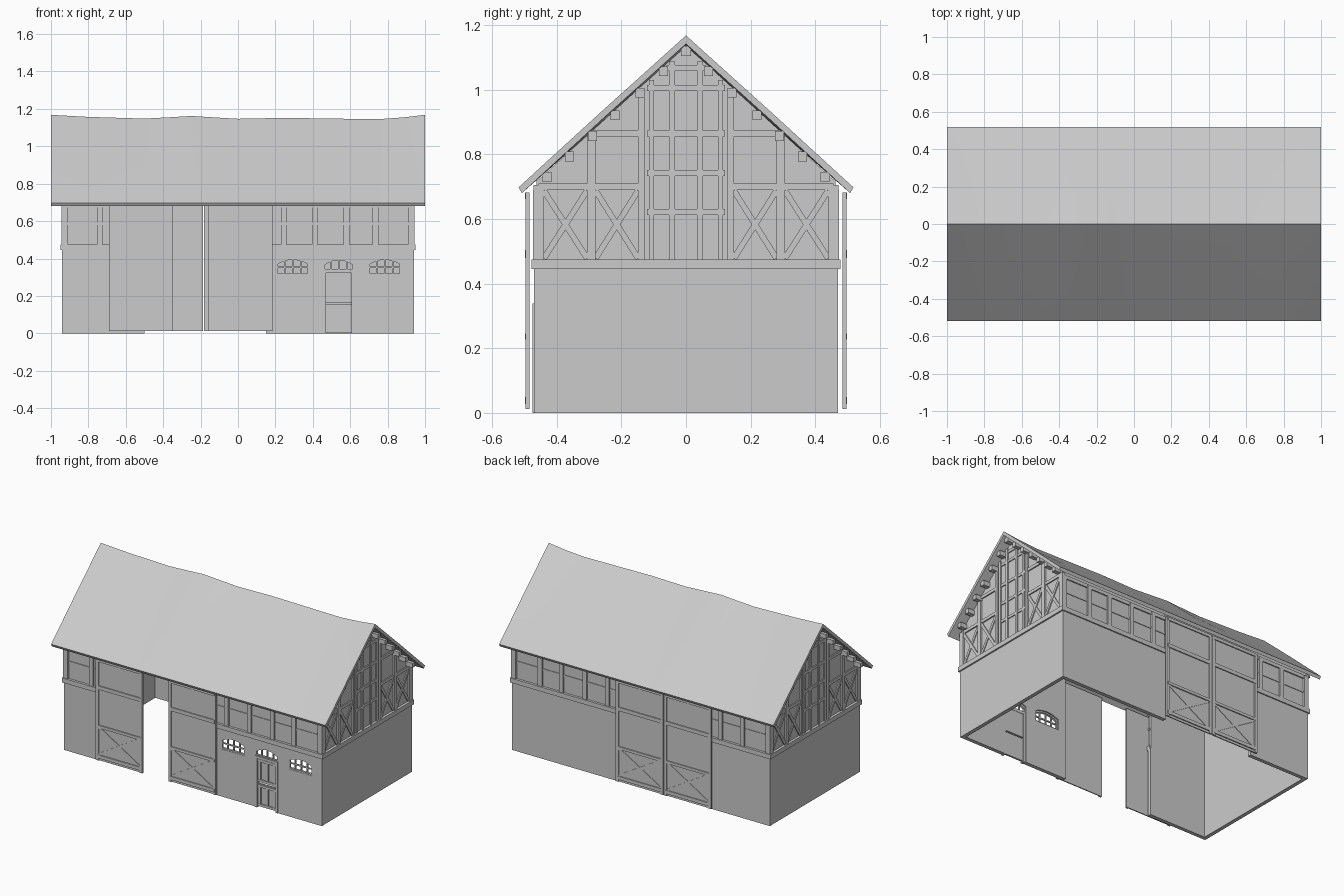
import bpy, bmesh, math
from mathutils import Vector

if "Cube" in bpy.data.objects:
    bpy.data.objects.remove(bpy.data.objects["Cube"])

grey = bpy.data.materials.new("plain grey")
grey.diffuse_color = (0.6, 0.6, 0.6, 1)
grey.use_nodes = True
grey.node_tree.nodes["Principled BSDF"].inputs["Base Color"].default_value = grey.diffuse_color


def finish(name, bm):
    bmesh.ops.recalc_face_normals(bm, faces=bm.faces)
    me = bpy.data.meshes.new(name)
    bm.to_mesh(me)
    bm.free()
    me.materials.append(grey)
    ob = bpy.data.objects.new(name, me)
    bpy.context.collection.objects.link(ob)
    return ob


def beam(bm, p, q, w, n, d):
    """Box from p to q, w wide, reaching d out along n."""
    p, q, n = Vector(p), Vector(q), Vector(n)
    s = (q - p).normalized().cross(n) * (w / 2)
    lo = [bm.verts.new(v) for v in (p - s, p + s, q + s, q - s)]
    hi = [bm.verts.new(v.co + n * d) for v in lo]
    bm.faces.new(lo)
    bm.faces.new(hi)
    for i in range(4):
        j = (i + 1) % 4
        bm.faces.new((lo[i], lo[j], hi[j], hi[i]))


def box(bm, x0, x1, y0, y1, z0, z1):
    beam(bm, (x0, (y0 + y1) / 2, z0), (x1, (y0 + y1) / 2, z0), abs(y1 - y0), (0, 0, 1), z1 - z0)


def prism(bm, pts, off):
    a = [bm.verts.new(p) for p in pts]
    b = [bm.verts.new(Vector(p) + Vector(off)) for p in pts]
    bm.faces.new(a)
    bm.faces.new(b)
    for i in range(len(a)):
        j = (i + 1) % len(a)
        bm.faces.new((a[i], a[j], b[j], b[i]))


def arch(x0, x1, z0, zs, zc, y, n=8):
    pts = [(x0, y, z0), (x1, y, z0)]
    for i in range(n + 1):
        u = 1 - 2 * i / n
        pts.append(((x0 + x1) / 2 + u * (x1 - x0) / 2, y, zs + (zc - zs) * (1 - u * u)))
    return pts


def under(y):          # underside height of the roof
    return 1.137 - 0.91 * abs(y)


L, R, G0, G1 = -0.5, 0.15, -0.94, 0.94     # gateway sides, gable ends
T = 0.025

# stone ground floor
front_stone = None
for sy, side in ((-1, "front"), (1, "back")):
    for x0, x1, s in ((G0, L, "left"), (R, G1, "right")):
        bm = bmesh.new()
        box(bm, x0, x1, sy * (0.47 - T), sy * 0.47, 0, 0.45)
        ob = finish(f"{side}_stone_wall_{s}", bm)
        if sy < 0 and s == "right":
            front_stone = ob
for sx, side in ((-1, "left"), (1, "right")):
    bm = bmesh.new()
    box(bm, sx * (0.94 - T), sx * 0.94, -0.469, 0.469, 0, 0.45)
    finish(f"{side}_stone_wall", bm)

# plaster upper walls along the eaves, with band beam, posts and rails
for sy, side in ((-1, "front"), (1, "back")):
    wall, tim = bmesh.new(), bmesh.new()
    for x0, x1 in ((G0, L), (R, G1)):
        box(wall, x0 + 0.004, x1 - 0.004, sy * 0.445, sy * 0.462, 0.45, under(0.455))
        box(tim, x0 - 0.01 * (x0 == G0), x1 + 0.008 * (x1 == G1), sy * 0.455, sy * 0.478, 0.445, 0.475)
        box(tim, x0, x1, sy * 0.455, sy * 0.466, 0.578, 0.592)
        box(tim, x0, x1, sy * 0.455, sy * 0.47, 0.672, 0.695)
    for x in (-0.925, -0.74, -0.58, 0.245, 0.41, 0.58, 0.735, 0.925):
        box(tim, x - 0.015, x + 0.015, sy * 0.455, sy * 0.473, 0.475, 0.69)
    finish(f"{side}_upper_wall", wall)
    finish(f"{side}_timber_frame", tim)

# gable walls with timber frame and purlin ends
for sx, side in ((-1, "left"), (1, "right")):
    bm = bmesh.new()
    prism(bm, [(sx * 0.915, -0.462, 0.45), (sx * 0.915, 0.462, 0.45),
               (sx * 0.915, 0.462, under(0.462)), (sx * 0.915, 0, under(0)),
               (sx * 0.915, -0.462, under(0.462))], (sx * 0.018, 0, 0))
    finish(f"{side}_gable_wall", bm)
    n = (sx, 0, 0)
    tim, pur = bmesh.new(), bmesh.new()

    def bar(y0, z0, y1, z1, w, d=0.012):
        beam(tim, (sx * 0.93, y0, z0), (sx * 0.93, y1, z1), w, n, d)

    box(tim, sx * 0.92, sx * 0.95, -0.478, 0.478, 0.445, 0.475)
    for z, h in ((0.622, 0.12), (0.742, 0.12), (0.865, 0.12), (1.005, 0.12), (1.068, 0.06)):
        bar(-h, z, h, z, 0.018, 0.009)
    for m in (-1, 1):
        for y, w, d in ((0.456, 0.033, 0.014), (0.293, 0.027, 0.014), (0.138, 0.02, 0.014),
                        (0.107, 0.016, 0.012), (0.043, 0.018, 0.012)):
            bar(m * y, 0.475, m * y, under(y + w / 2) - 0.002, w, d)
        bar(m * 0.456, 0.7, m * 0.138, 0.7, 0.02, 0.011)
        bar(m * 0.293, 0.865, m * 0.138, 0.865, 0.02, 0.011)
        for a, b in ((0.44, 0.306), (0.28, 0.148)):
            bar(m * a, 0.478, m * b, 0.688, 0.018, 0.008)
            bar(m * b, 0.478, m * a, 0.688, 0.018, 0.01)
        for y in (0.43, 0.36, 0.29, 0.22, 0.143, 0.07):
            z = under(y) - 0.016
            box(pur, sx * 0.92, sx * 0.98, m * y - 0.014, m * y + 0.014, z - 0.015, z + 0.015)
    box(pur, sx * 0.92, sx * 0.98, -0.015, 0.015, 1.105, 1.135)
    finish(f"{side}_gable_timber", tim)
    finish(f"{side}_purlin_ends", pur)

# sagging roof
ridge = ((-1, 0), (-0.8, -0.011), (-0.5, -0.02), (-0.35, -0.012), (-0.25, -0.006), (-0.12, -0.014),
         (0, -0.021), (0.25, -0.016), (0.5, -0.02), (0.75, -0.023), (0.88, -0.014), (1, 0))
section = [(-0.518, 0.698), (-0.26, 0.934), (0, 1.168), (0.26, 0.934), (0.518, 0.698),
           (0.508, 0.68), (0.26, 0.908), (0, 1.142), (-0.26, 0.908), (-0.508, 0.68)]
bm = bmesh.new()
rings = [[bm.verts.new((x, y, z + s * max(0, (z - 0.698) / 0.47))) for y, z in section] for x, s in ridge]
for a, b in zip(rings, rings[1:]):
    for i in range(10):
        j = (i + 1) % 10
        bm.faces.new((a[i], a[j], b[j], b[i]))
for r in (rings[0], rings[-1]):
    for i in range(4):
        bm.faces.new((r[i], r[i + 1], r[8 - i], r[9 - i]))
roof = finish("roof", bm)
bpy.context.view_layer.objects.active = roof
roof.select_set(True)
bpy.ops.object.shade_smooth_by_angle(angle=math.radians(30))

# big barn doors: front pair slid open, back pair closed
for name, x0, x1, sy in (("front_door_left", -0.69, -0.35, -1), ("front_door_right", -0.16, 0.185, -1),
                         ("back_door_left", -0.53, -0.187, 1), ("back_door_right", -0.182, 0.165, 1)):
    bm = bmesh.new()
    box(bm, x0, x1, sy * 0.484, sy * 0.491, 0.012, 0.682)
    n, y, c = (0, sy, 0), sy * 0.49, (x0 + x1) / 2
    for x in (x0 + 0.01, x1 - 0.01):
        beam(bm, (x, y, 0.012), (x, y, 0.682), 0.02, n, 0.007)
    for z, w in ((0.038, 0.022), (0.236, 0.018), (0.492, 0.024), (0.672, 0.02)):
        beam(bm, (x0 + 0.01, y, z), (x1 - 0.01, y, z), w, n, 0.008)
    beam(bm, (c, y, 0.5), (c, y, 0.67), 0.008, n, 0.004)
    beam(bm, (x0 + 0.02, y, 0.048), (x1 - 0.02, y, 0.228), 0.016, n, 0.004)
    beam(bm, (x1 - 0.02, y, 0.048), (x0 + 0.02, y, 0.228), 0.016, n, 0.005)
    finish(name, bm)


# openings in the front stone wall
def cut(name, *a):
    bm = bmesh.new()
    prism(bm, arch(*a, -0.55), (0, 0.15, 0))
    ob = finish(name, bm)
    ob.hide_render = True
    ob.hide_set(True)
    mod = front_stone.modifiers.new(name, 'BOOLEAN')
    mod.operation, mod.object, mod.solver = 'DIFFERENCE', ob, 'EXACT'


def arched_grille(bm, x0, x1, z0, zs, zc, rows):
    y, t = -0.468, 0.009
    outer, inner = arch(x0, x1, z0, zs, zc, y), arch(x0 + t, x1 - t, z0 + t, zs - t, zc - t, y)
    for i in range(len(outer)):
        j = (i + 1) % len(outer)
        prism(bm, [outer[i], outer[j], inner[j], inner[i]], (0, 0.014, 0))
    for k in (1, 2, 3):
        x = x0 + (x1 - x0) * k / 4
        u = (k - 2) / 2
        beam(bm, (x, y + 0.002, z0), (x, y + 0.002, zs + (zc - zs) * (1 - u * u) - 0.004), 0.008, (0, 1, 0), 0.009)
    for z in rows:
        beam(bm, (x0, y + 0.002, z), (x1, y + 0.002, z), 0.008, (0, 1, 0), 0.008)


for i, x0 in enumerate((0.205, 0.697)):
    cut(f"window_cutter_{i + 1}", x0, x0 + 0.175, 0.312, 0.38, 0.402)
    bm = bmesh.new()
    arched_grille(bm, x0, x0 + 0.175, 0.312, 0.38, 0.402, (0.352,))
    finish(f"window_{i + 1}", bm)
cut("stable_door_cutter", 0.455, 0.622, -0.02, 0.375, 0.4)
bm = bmesh.new()
arched_grille(bm, 0.455, 0.622, 0.335, 0.375, 0.4, ())
finish("stable_door_transom", bm)

# two-part stable door
bm = bmesh.new()
for x in (0.463, 0.614):
    box(bm, x - 0.008, x + 0.008, -0.475, -0.45, 0, 0.335)
box(bm, 0.455, 0.622, -0.475, -0.45, 0.322, 0.338)
for z0, z1 in ((0.005, 0.155), (0.165, 0.322)):
    box(bm, 0.471, 0.606, -0.462, -0.452, z0, z1)
    for z in (z0 + 0.012, z1 - 0.012):
        box(bm, 0.473, 0.604, -0.47, -0.46, z - 0.008, z + 0.008)
    for x in (0.485, 0.54, 0.592):
        box(bm, x - 0.008, x + 0.008, -0.468, -0.46, z0 + 0.01, z1 - 0.01)
finish("stable_door", bm)
